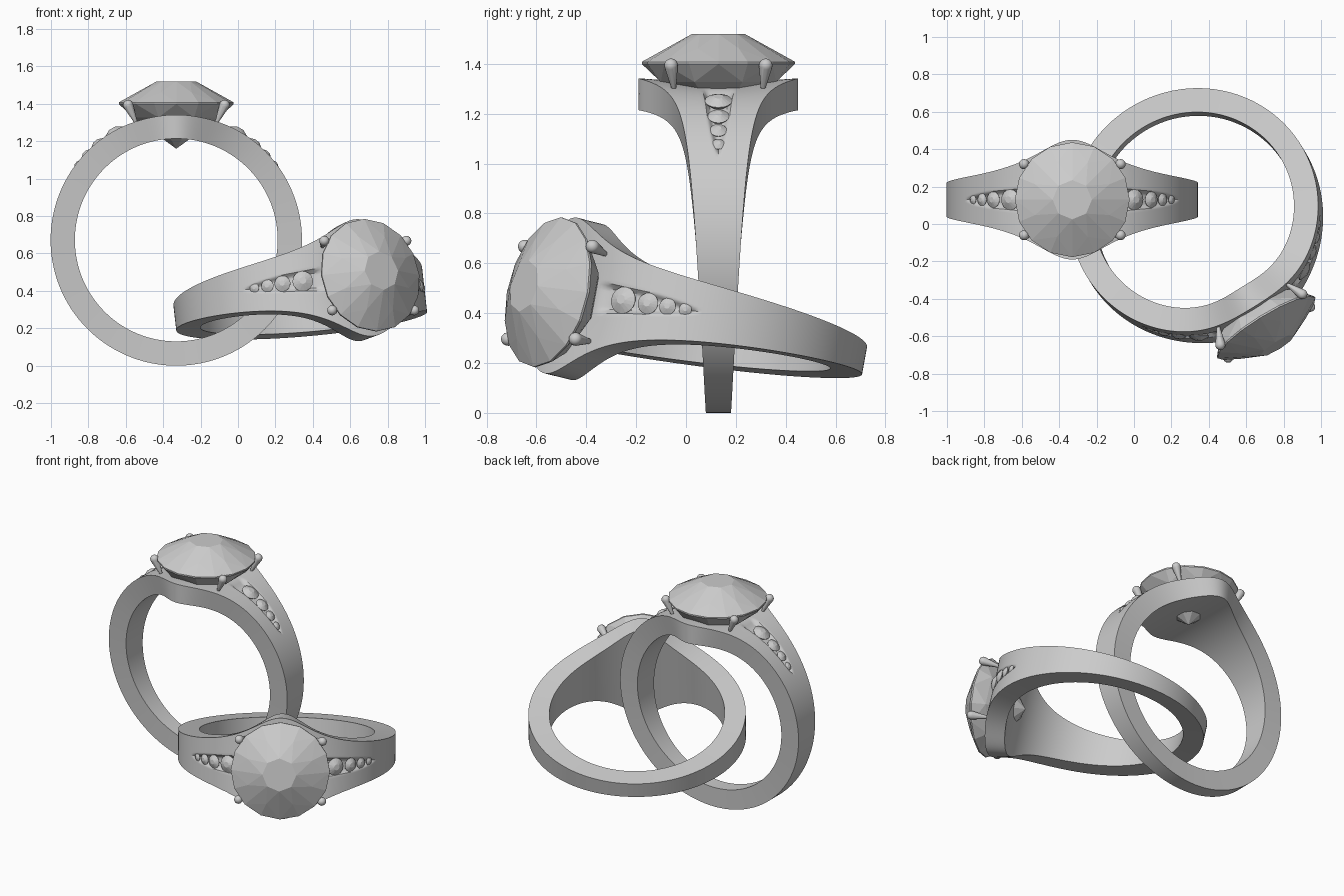
import bpy, bmesh, math
from math import sin, cos, radians, exp, pi
from mathutils import Matrix, Vector

if "Cube" in bpy.data.objects:
    bpy.data.objects.remove(bpy.data.objects["Cube"])

R_OUT, R_IN = 0.672, 0.542


def finish(bm, name, angle=None):
    bmesh.ops.recalc_face_normals(bm, faces=bm.faces)
    me = bpy.data.meshes.new(name)
    bm.to_mesh(me)
    bm.free()
    if angle:
        me.polygons.foreach_set("use_smooth", [True] * len(me.polygons))
        me.set_sharp_from_angle(angle=radians(angle))
    return me


def hull(points, name, angle=None):
    bm = bmesh.new()
    for p in points:
        bm.verts.new(p)
    bmesh.ops.convex_hull(bm, input=bm.verts[:])
    loose = [v for v in bm.verts if not v.link_faces]
    bmesh.ops.delete(bm, geom=loose, context='VERTS')
    return finish(bm, name, angle)


def circle(r, z, n, offset=0.0):
    return [Vector((r * cos(2 * pi * (i + offset) / n), r * sin(2 * pi * (i + offset) / n), z))
            for i in range(n)]


# Band: width flares towards the setting, with a dish and two stone channels
def half_width(deg):
    return 0.047 + 0.03 * (1 + cos(radians(deg))) + 0.213 / (1 + (deg / 22.4) ** 2)


def carve(deg, v):
    x = R_OUT * radians(deg)
    depth = 0.035 * exp(-(x * x + v * v) / 0.04)
    a = abs(deg)
    if 18 < a < 57:
        h = 0.070 * math.sqrt(1 - (a - 18) / 39)
        t = max(0.0, min(1.0, (h - abs(v)) / 0.025)) * min(1.0, (a - 18) / 6)
        depth += 0.022 * t * t * (3 - 2 * t)
    return depth


def band_mesh(n=240, m=40):
    bm = bmesh.new()
    rows = []
    for i in range(n):
        deg = -180 + 360 * i / n
        s, c = sin(radians(deg)), cos(radians(deg))
        w = half_width(deg)
        section = []
        for j in range(m + 1):
            v = w * (2 * j / m - 1)
            section.append((R_OUT - carve(deg, v), v))
        section += [(R_IN, w), (R_IN, -w)]
        rows.append([bm.verts.new((r * s, v, r * c)) for r, v in section])
    k = len(rows[0])
    for i in range(n):
        p, q = rows[i], rows[(i + 1) % n]
        for j in range(k):
            bm.faces.new((p[j], p[(j + 1) % k], q[(j + 1) % k], q[j]))
    return finish(bm, "band", 35)


# Brilliant-cut stone with its girdle at z = 0
def gem_mesh(name):
    pts = (circle(0.105, 0.115, 8) + circle(0.215, 0.056, 8, 0.5) + circle(0.307, 0.003, 16)
           + circle(0.307, -0.006, 16) + circle(0.25, -0.078, 8, 0.5) + [Vector((0, 0, -0.245))])
    return hull(pts, name)


# Teardrop prong: ball head tapering down to the band
def prong_mesh():
    head = Vector((0.258, 0.19, 0.722))
    pts = [head + p for k in range(-4, 5)
           for p in circle(0.027 * cos(k * pi / 9), 0.027 * sin(k * pi / 9), 16)]
    foot = Vector((0.212, 0.178, 0.62))
    pts += [foot + p for p in circle(0.008, 0, 8)]
    return hull(pts, "prong", 50)


band, gem, small, prong = band_mesh(), gem_mesh("centre_stone"), gem_mesh("side_stone"), prong_mesh()


def place(name, mesh, matrix):
    ob = bpy.data.objects.new(name, mesh)
    bpy.context.collection.objects.link(ob)
    ob.matrix_world = matrix


def build_ring(label, world):
    place(label + "_band", band, world)
    place(label + "_centre_stone", gem, world @ Matrix.Translation((0, 0, 0.733)))
    for sx in (-1, 1):
        for sy in (-1, 1):
            turn = Matrix.Diagonal((sx, sy, 1, 1))
            place(label + "_prong", prong, world @ turn)
        # Graduated side stones set in the channel
        for deg, r in ((29.8, 0.055), (39.2, 0.043), (46.3, 0.034), (52.6, 0.026)):
            m = (Matrix.Rotation(radians(sx * deg), 4, 'Y') @ Matrix.Translation((0, 0, 0.668))
                 @ Matrix.Scale(r / 0.307, 4))
            place(label + "_side_stone", small, world @ m)


# Upright ring, and the lying ring linked through it
build_ring("upright_ring", Matrix.Translation((-0.33, 0.13, 0.672)))

up = Vector((0.515, -0.831, 0.21)).normalized()
side = Vector((-up.y, up.x, 0)).normalized()
axis = up.cross(side)
rot = Matrix((side, axis, up)).transposed().to_4x4()
build_ring("lying_ring", Matrix.Translation((0.33, 0.055, 0.33)) @ rot)
